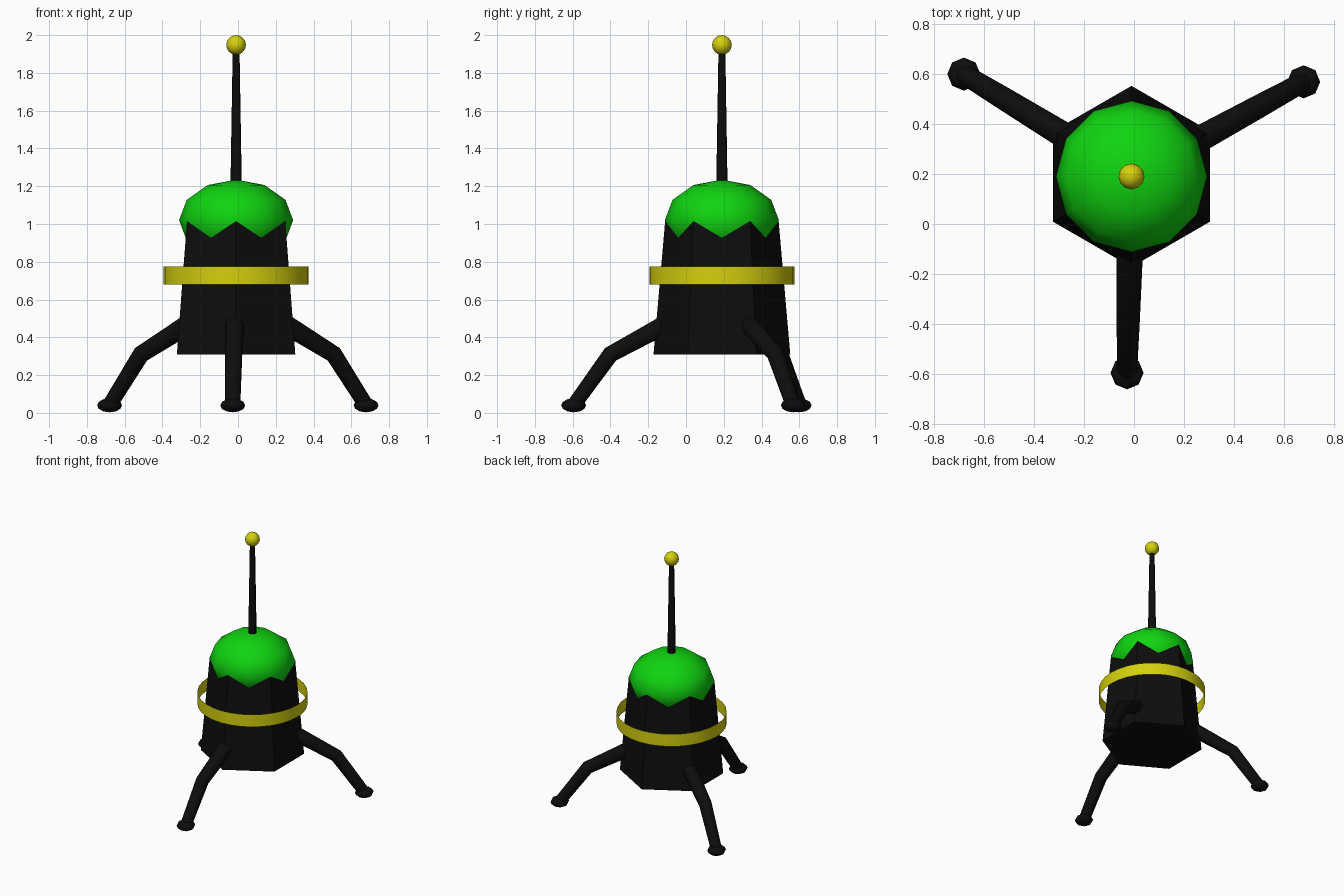
import bpy, bmesh, math
from mathutils import Vector, Matrix

cube = bpy.data.objects.get("Cube")
if cube:
    bpy.data.objects.remove(cube, do_unlink=True)

CX, CY = -0.01, 0.19          # axis of the body


def material(name, rgb):
    m = bpy.data.materials.new(name)
    m.use_nodes = True
    color = (*rgb, 1)
    m.diffuse_color = color
    m.node_tree.nodes["Principled BSDF"].inputs["Base Color"].default_value = color
    return m


black = material("black", (0.004, 0.004, 0.004))
green = material("green", (0.005, 0.66, 0.005))
yellow = material("yellow", (0.66, 0.63, 0.004))


def finish(name, bm, mat, smooth=None):
    bmesh.ops.recalc_face_normals(bm, faces=bm.faces)
    mesh = bpy.data.meshes.new(name)
    bm.to_mesh(mesh)
    bm.free()
    mesh.materials.append(mat)
    ob = bpy.data.objects.new(name, mesh)
    bpy.context.collection.objects.link(ob)
    if smooth:
        bpy.ops.object.select_all(action='DESELECT')
        ob.select_set(True)
        bpy.context.view_layer.objects.active = ob
        bpy.ops.object.shade_smooth_by_angle(angle=math.radians(smooth))
    return ob


def frustum(name, mat, sides, r1, r2, z1, z2, caps=True, turn=0, smooth=None):
    bm = bmesh.new()
    place = Matrix.Translation((CX, CY, (z1 + z2) / 2)) @ Matrix.Rotation(turn, 4, 'Z')
    bmesh.ops.create_cone(bm, cap_ends=caps, segments=sides, radius1=r1, radius2=r2,
                          depth=z2 - z1, matrix=place)
    return finish(name, bm, mat, smooth)


def ball(name, mat, centre, r, rz, segments, rings):
    bm = bmesh.new()
    place = Matrix.Translation(centre) @ Matrix.Diagonal((r, r, rz, 1))
    bmesh.ops.create_uvsphere(bm, u_segments=segments, v_segments=rings,
                              radius=1, matrix=place)
    return finish(name, bm, mat, 60)


def tube(name, mat, path, radii, sides=10):
    """Sweep a round section along a path, mitred at the bends."""
    bm = bmesh.new()
    rows = []
    for i, p in enumerate(path):
        before = (p - path[max(i - 1, 0)]).normalized()
        after = (path[min(i + 1, len(path) - 1)] - p).normalized()
        t = (before + after).normalized()
        side = t.cross(Vector((0, 0, 1))).normalized()
        up = side.cross(t)
        rows.append([bm.verts.new(p + radii[i] * (math.cos(a) * side + math.sin(a) * up))
                     for a in (2 * math.pi * k / sides for k in range(sides))])
    for a, b in zip(rows, rows[1:]):
        for k in range(sides):
            n = (k + 1) % sides
            bm.faces.new((a[k], a[n], b[n], b[k]))
    bm.faces.new(rows[0])
    bm.faces.new(rows[-1])
    return finish(name, bm, mat, 50)


# Six-sided tapered body with a corner facing front
frustum("body", black, 6, 0.362, 0.30, 0.31, 1.02, turn=math.pi / 6 * 0)
# Flattened dome sunk into the body top
ball("dome", green, (CX, CY, 1.02), 0.302, 0.215, 12, 6)
# Paper-thin open band around the body
frustum("band", yellow, 32, 0.384, 0.384, 0.68, 0.775, caps=False, smooth=30)
# Antenna
frustum("antenna_rod", black, 8, 0.03, 0.018, 1.2, 1.93, smooth=50)
ball("antenna_tip", yellow, (CX, CY, 1.948), 0.052, 0.052, 12, 8)

# Three bent legs with flattened feet
for name, degrees in (("left", 28.8), ("right", 148.6), ("front", 268.7)):
    a = math.radians(degrees)
    path = [Vector((CX + r * math.cos(a), CY + r * math.sin(a), z))
            for r, z in ((0.24, 0.5), (0.59, 0.31), (0.785, 0.04))]
    tube(name + "_leg", black, path, (0.054, 0.046, 0.04))
    ball(name + "_foot", black, path[-1], 0.066, 0.037, 8, 6)
